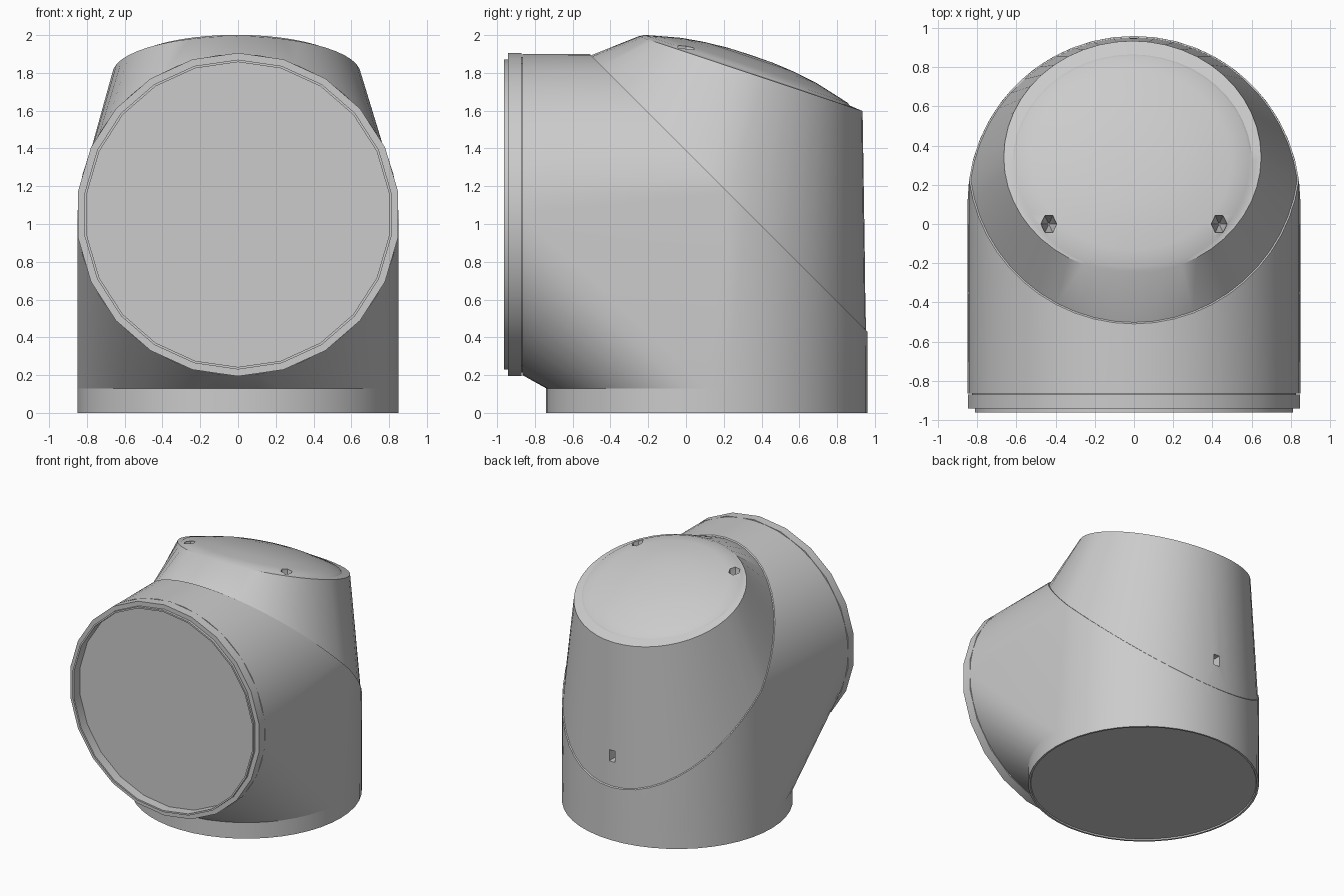
import bpy, bmesh
from math import sin, cos, tau, radians, sqrt, copysign
from mathutils import Vector as V

cube = bpy.data.objects.get("Cube")
if cube:
    bpy.data.objects.remove(cube, do_unlink=True)

grey = bpy.data.materials.new("plain_grey")
grey.use_nodes = True
grey.diffuse_color = (0.6, 0.6, 0.6, 1)
grey.node_tree.nodes["Principled BSDF"].inputs["Base Color"].default_value = (0.6, 0.6, 0.6, 1)

R = 0.85
SEG = 48


def ring(n, centre, u, v):
    """Points of an ellipse with half axes u and v."""
    c, u, v = V(centre), V(u), V(v)
    return [c + u * cos(tau * i / n) + v * sin(tau * i / n) for i in range(n)]


def base_ring(z, r=R):
    return ring(SEG, (0, 0.11, z), (r, 0, 0), (0, r, 0))


def front_ring(y, r, n=22):
    return ring(n, (0, y, 1.05), (0, 0, r), (r, 0, 0))


def seam(scale):
    """Slanted curve where the upright and the level cylinder meet."""
    pts = []
    for i in range(SEG):
        t = tau * i / SEG
        a = 0.735 * sin(t)
        x = copysign(sqrt(max(0, R * R - (abs(a) + 0.115) ** 2)), cos(t))
        pts.append(V((0, 0.225, 1.165)) + V((x, a, -a)) * scale)
    return pts


def smooth(obj):
    bpy.ops.object.select_all(action='DESELECT')
    obj.select_set(True)
    bpy.context.view_layer.objects.active = obj
    bpy.ops.object.shade_smooth_by_angle(angle=radians(30))


def finish(bm, name):
    bmesh.ops.recalc_face_normals(bm, faces=bm.faces)
    mesh = bpy.data.meshes.new(name)
    bm.to_mesh(mesh)
    bm.free()
    mesh.materials.append(grey)
    obj = bpy.data.objects.new(name, mesh)
    bpy.context.collection.objects.link(obj)
    smooth(obj)
    return obj


def loft(name, rings):
    """Skin a row of equal rings and close both ends."""
    bm = bmesh.new()
    rows = [[bm.verts.new(p) for p in r] for r in rings]
    n = len(rows[0])
    for a, b in zip(rows, rows[1:]):
        for i in range(n):
            j = (i + 1) % n
            bm.faces.new((a[i], a[j], b[j], b[i]))
    bm.faces.new(rows[0])
    bm.faces.new(rows[-1])
    return finish(bm, name)


def hull(name, points):
    bm = bmesh.new()
    verts = [bm.verts.new(p) for p in points]
    out = bmesh.ops.convex_hull(bm, input=verts)
    inside = [g for g in out["geom_interior"] if isinstance(g, bmesh.types.BMVert)]
    bmesh.ops.delete(bm, geom=inside, context='VERTS')
    bmesh.ops.dissolve_limit(bm, angle_limit=0.01, verts=bm.verts, edges=bm.edges)
    return finish(bm, name)


# Elbow body: upright cylinder blended into the front opening and the seam
hull("elbow_body", base_ring(0.13) + front_ring(-0.866, R, SEG) + seam(1))

# Straight base band with a slightly recessed underside
loft("base_band", [base_ring(0.13), base_ring(0), base_ring(0, 0.835), base_ring(0.01, 0.83)])

# Front collar: fine groove behind it, stepped thin lip, and a recessed end plate
loft("front_collar", [front_ring(y, r) for y, r in (
    (-0.86, 0.835), (-0.871, 0.835), (-0.871, 0.856), (-0.943, 0.856),
    (-0.943, 0.82), (-0.963, 0.82), (-0.963, 0.807), (-0.885, 0.807))])

# Slanted cap: tapers from the seam to a tilted rim holding a shallow dome,
# with the dome set a little towards the front
rim_c, rim_u, rim_v = V((-0.008, 0.342, 1.796)), V((0.657, 0, 0)), V((0, 0.593, -0.198))
rim_n = rim_u.cross(rim_v).normalized()
dome = [(1, 0), (0.93, 0.006), (0.91, 0.016), (0.77, 0.038),
        (0.6, 0.064), (0.4, 0.082), (0.2, 0.092), (0.02, 0.094)]
cap = loft("slanted_cap", [seam(0.99)] +
           [ring(SEG, rim_c + rim_n * h - rim_v * min(1 - s, 0.05), rim_u * s, rim_v * s)
            for s, h in dome])

# Pits: two tapered hexagons in the dome, one slot in the back of the cap
cutters = [loft("pit_cutter", [ring(6, (x, 0, z), (0.04 * k, 0, 0), (0, 0.05 * k, 0))
                               for z, k in ((1.8, 0.1), (1.92, 1), (2.1, 1))])
           for x in (-0.435, 0.435)]
cutters.append(loft("slot_cutter", [ring(4, (0, y, 0.68), (0.025, 0, 0.045), (-0.025, 0, 0.045))
                                    for y in (0.86, 1.1)]))
for c in cutters:
    c.hide_render = True
    mod = cap.modifiers.new("pit", 'BOOLEAN')
    mod.operation = 'DIFFERENCE'
    mod.solver = 'EXACT'
    mod.object = c
bpy.context.view_layer.update()
cut = bpy.data.meshes.new_from_object(cap.evaluated_get(bpy.context.evaluated_depsgraph_get()))
cap.modifiers.clear()
cap.data = cut
for c in cutters:
    bpy.data.objects.remove(c, do_unlink=True)
smooth(cap)
